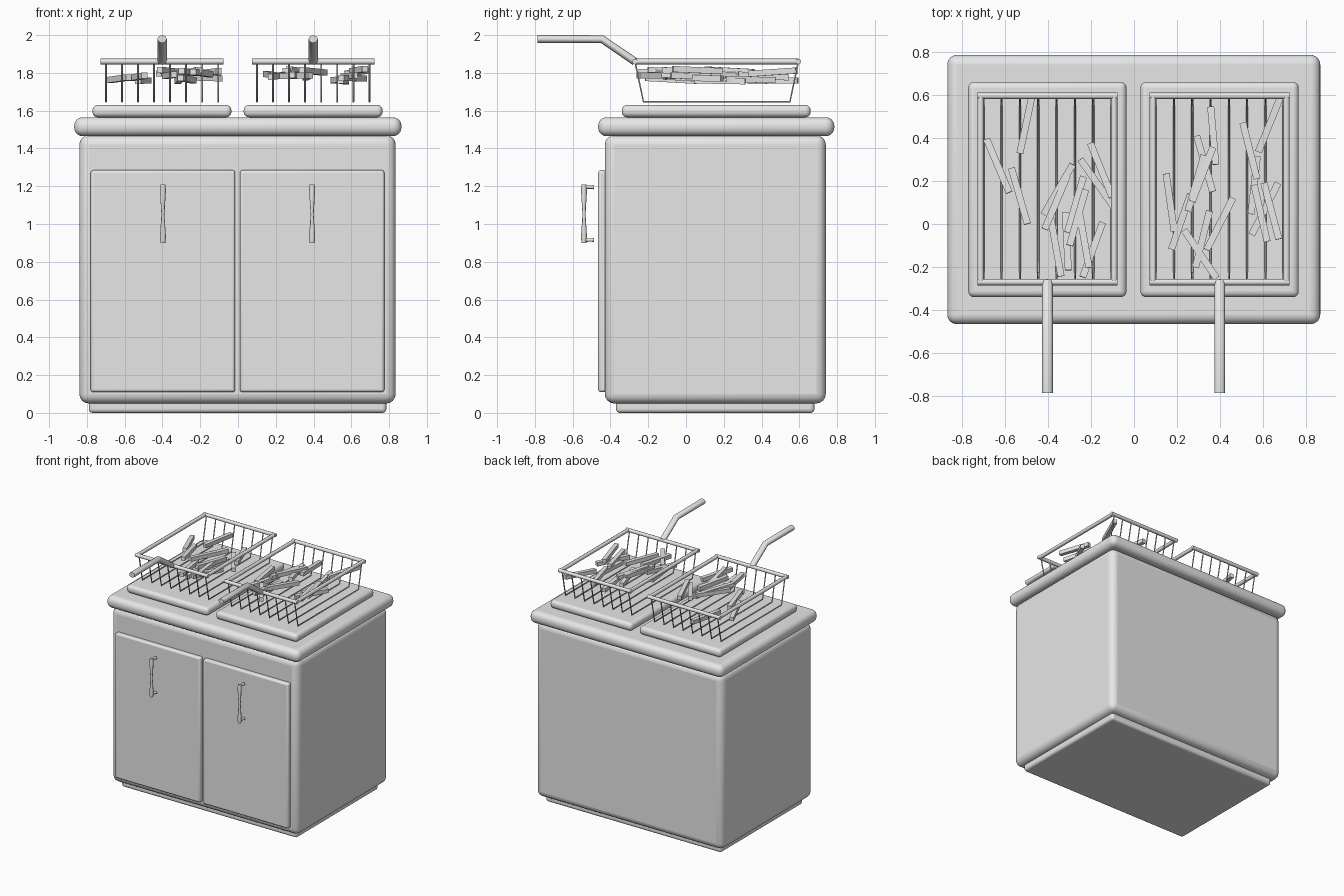
import bpy
import math
import random
from mathutils import Vector

random.seed(4)
cube = bpy.data.objects.get("Cube")
if cube:
    bpy.data.objects.remove(cube, do_unlink=True)

grey = bpy.data.materials.new("plain grey")
grey.use_nodes = True
grey.diffuse_color = (0.8, 0.8, 0.8, 1)
grey.node_tree.nodes["Principled BSDF"].inputs["Base Color"].default_value = (0.8, 0.8, 0.8, 1)


def box(name, x, y, z, bevel=0.0, segments=4):
    """Box spanning the given (low, high) ranges, with rounded edges."""
    spans = (x, y, z)
    bpy.ops.mesh.primitive_cube_add(size=1, location=[sum(s) / 2 for s in spans])
    ob = bpy.context.object
    ob.name = name
    ob.scale = [s[1] - s[0] for s in spans]
    bpy.ops.object.transform_apply(location=False, rotation=False, scale=True)
    ob.data.materials.append(grey)
    if bevel:
        mod = ob.modifiers.new("round", "BEVEL")
        mod.width = bevel
        mod.segments = segments
        bpy.ops.object.shade_smooth_by_angle(angle=math.radians(40))
    return ob


def rod(name, points, radius, sides=2, thickness=None):
    """Round rod along a polyline, with optional thickness factor per point."""
    curve = bpy.data.curves.new(name, "CURVE")
    curve.dimensions = "3D"
    curve.bevel_depth = radius
    curve.bevel_resolution = sides
    curve.use_fill_caps = True
    spline = curve.splines.new("POLY")
    spline.points.add(len(points) - 1)
    for i, (target, p) in enumerate(zip(spline.points, points)):
        target.co = (*p, 1)
        target.radius = thickness[i] if thickness else 1
    curve.materials.append(grey)
    ob = bpy.data.objects.new(name, curve)
    bpy.context.collection.objects.link(ob)
    return ob


# Cabinet
box("plinth", (-0.79, 0.785), (-0.37, 0.68), (0, 0.08), 0.02)
box("cabinet_body", (-0.84, 0.835), (-0.43, 0.74), (0.05, 1.47), 0.05)
box("worktop", (-0.867, 0.865), (-0.465, 0.785), (1.465, 1.565), 0.045, 6)

# Doors and pulls
for side, low, high in (("right", -0.78, -0.015), ("left", 0.01, 0.775)):
    box(side + "_door", (low, high), (-0.465, -0.42), (0.11, 1.285), 0.014, 3)
    x = (low + high) / 2
    rod(side + "_pull_grip",
        [(x, -0.54, 1.21), (x, -0.54, 1.18), (x, -0.54, 1.05), (x, -0.54, 0.93), (x, -0.54, 0.9)],
        0.016, 2, [0.8, 1, 0.5, 1, 0.8])
    for end, z in (("upper", 1.195), ("lower", 0.915)):
        rod(side + "_pull_" + end + "_post",
            [(x, -0.54, z), (x, -0.50, z), (x, -0.487, z)], 0.012, 2, [0.8, 0.7, 1])

# Sticks in each basket: offset from basket centre, y, heading in degrees
right_sticks = [
    (-.23, .27, -67), (-.13, .13, -74), (-.10, .46, 78), (.04, .10, 67), (.05, .16, 60),
    (.04, -.11, -80), (.09, -.08, -87), (.13, .09, 74), (.14, .03, 74), (.25, .25, -68),
    (.23, .19, -55), (.21, -.12, 70), (.17, -.07, -80)]
left_sticks = [
    (-.23, .10, -82), (-.18, .01, 71), (-.03, .41, -85), (-.08, .23, 69), (-.07, .28, -74),
    (-.11, .19, 74), (0, 0, 63), (-.09, -.14, -56), (-.08, -.07, 76), (.14, .34, -76),
    (.23, .46, 68), (.16, .18, 84), (.21, .07, 63), (.19, .05, -77), (.24, .06, -75)]

RIM = 1.86
FRONT, BACK = -0.27, 0.595
for side, cx, sticks in (("right", -0.402, right_sticks), ("left", 0.398, left_sticks)):
    # Raised fryer tray
    box(side + "_tray", (cx - 0.368, cx + 0.367), (-0.34, 0.66), (1.565, 1.63), 0.028, 5)

    # Basket rim
    for end, y in (("front", FRONT), ("back", BACK)):
        rod(side + "_rim_" + end, [(cx - 0.325, y, RIM), (cx + 0.325, y, RIM)], 0.015)
    for end, s in (("outer", -1), ("inner", 1)):
        x = cx + s * 0.31
        rod(side + "_rim_" + end, [(x, FRONT, RIM), (x, BACK, RIM)], 0.015)

    # Bent basket wires
    for i in range(8):
        x = cx + (i - 3.5) * 0.085
        rod(side + "_wire", [(x, FRONT, RIM), (x, FRONT + 0.045, 1.647),
                             (x, BACK - 0.045, 1.647), (x, BACK, RIM)], 0.005, 1)

    # Basket handle
    handle = rod(side + "_basket_handle",
                 [(cx, FRONT, RIM), (cx, -0.445, 1.979), (cx, -0.785, 1.979)], 0.021, 2)
    handle.scale.x = 1.2
    handle.location.x = -0.2 * cx

    # Loose food sticks
    for dx, y, heading in sticks:
        stick = box(side + "_food_stick", (-0.135, 0.135), (-0.016, 0.016), (-0.016, 0.016))
        stick.location = Vector((cx + dx, y, random.uniform(1.755, 1.815)))
        stick.rotation_euler = (0, math.radians(random.uniform(-4, 4)), math.radians(heading))
